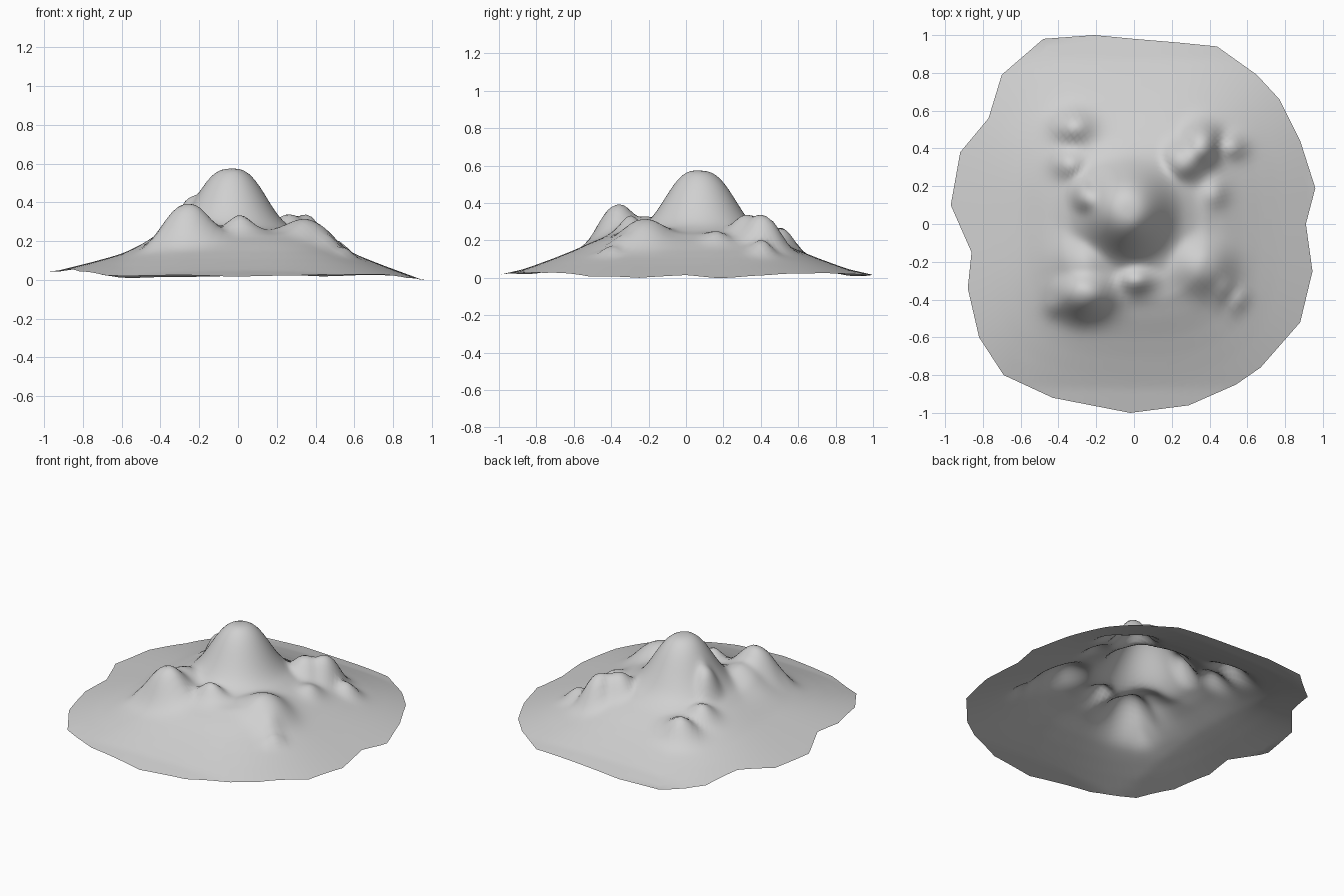
import bpy, bmesh, math

cube = bpy.data.objects.get("Cube")
if cube:
    bpy.data.objects.remove(cube, do_unlink=True)

# Plain grey rock
rock = bpy.data.materials.new("grey_rock")
rock.use_nodes = True
grey = (0.63, 0.63, 0.63, 1)
rock.diffuse_color = grey
rock.node_tree.nodes["Principled BSDF"].inputs["Base Color"].default_value = grey

# Ragged rim of the terrain sheet: x, y
RIM = [(-.21, 1), (0, .98), (.24, .96), (.44, .94), (.65, .79), (.77, .66),
       (.88, .44), (.96, .19), (.91, 0), (.945, -.25), (.88, -.52), (.67, -.76),
       (.54, -.85), (.29, -.96), (-.02, -1), (-.43, -.92), (-.69, -.8),
       (-.82, -.6), (-.88, -.34), (-.86, -.15), (-.97, .1), (-.92, .38),
       (-.77, .56), (-.7, .79), (-.48, .98)]

# Slope from centre to rim: fraction of the way out, height
SLOPE = [(0, .277), (.3, .263), (.4, .242), (.5, .202), (.6, .157), (.7, .117),
         (.8, .08), (.9, .045), (1, .01), (1.2, .004)]

# Hills: x, y, top height, half width x, half width y, steepness
HILLS = [(-.035, .075, .583, .215, .22, 2.8),  # main dome
         (-.25, .14, .42, .07, .09, 2.5),      # dome shoulder
         (-.27, -.375, .397, .145, .12, 2.5),  # front right peak
         (-.27, -.22, .335, .14, .13, 2),
         (-.4, -.43, .24, .07, .06, 2),
         (.01, -.3, .343, .085, .07, 2),       # front knoll
         (.38, -.23, .315, .14, .13, 2.5),     # front left hill
         (.47, -.33, .235, .07, .08, 2),
         (.55, -.4, .178, .05, .06, 2),
         (.36, .42, .34, .09, .11, 2.5),       # back left ridge
         (.27, .34, .345, .1, .1, 2.5),
         (.43, .16, .255, .06, .07, 2),
         (.52, .41, .21, .07, .06, 2),
         (-.32, .52, .275, .1, .08, 2),        # back right knolls
         (-.35, .32, .29, .08, .07, 2)]


def slope_height(x, y):
    # Rounded-square cone, slightly raised towards -x and at both y ends
    t = (abs(x) ** 3 + abs(y * .95) ** 3) ** (1 / 3) / .95
    for (a, za), (b, zb) in zip(SLOPE, SLOPE[1:]):
        if t <= b:
            break
    lift = .12 * max(0, -x - .6) + .12 * max(0, abs(y) - .87)
    return za + (zb - za) * (t - a) / (b - a) + lift


def terrain_height(x, y):
    # Blend the hills softly, then set them on the slope
    total = 0
    for cx, cy, top, sx, sy, power in HILLS:
        r = math.hypot((x - cx) / sx, (y - cy) / sy)
        total += ((top - slope_height(cx, cy)) * math.exp(-r ** power)) ** 3
    return slope_height(x, y) + total ** (1 / 3)


# Terrain sheet: rings between the centre and the rim
STEPS, RINGS = 5, 44
edge = []
for (ax, ay), (bx, by) in zip(RIM, RIM[1:] + RIM[:1]):
    for k in range(STEPS):
        f = k / STEPS
        edge.append((ax + (bx - ax) * f, ay + (by - ay) * f))

bm = bmesh.new()
centre = bm.verts.new((0, 0, terrain_height(0, 0)))
rings = []
for i in range(1, RINGS + 1):
    t = i / RINGS
    rings.append([bm.verts.new((x * t, y * t, terrain_height(x * t, y * t)))
                  for x, y in edge])
count = len(edge)
# The rim runs clockwise, so wind the faces to point up
for j in range(count):
    n = (j + 1) % count
    bm.faces.new((centre, rings[0][n], rings[0][j]))
    for inner, outer in zip(rings, rings[1:]):
        bm.faces.new((inner[j], inner[n], outer[n], outer[j]))

# Rest the lowest point on the ground
low = min(v.co.z for v in bm.verts)
bmesh.ops.translate(bm, verts=bm.verts, vec=(0, 0, -low))
for f in bm.faces:
    f.smooth = True
mesh = bpy.data.meshes.new("hilly_terrain")
bm.to_mesh(mesh)
bm.free()
mesh.materials.append(rock)
bpy.context.collection.objects.link(bpy.data.objects.new("hilly_terrain", mesh))
